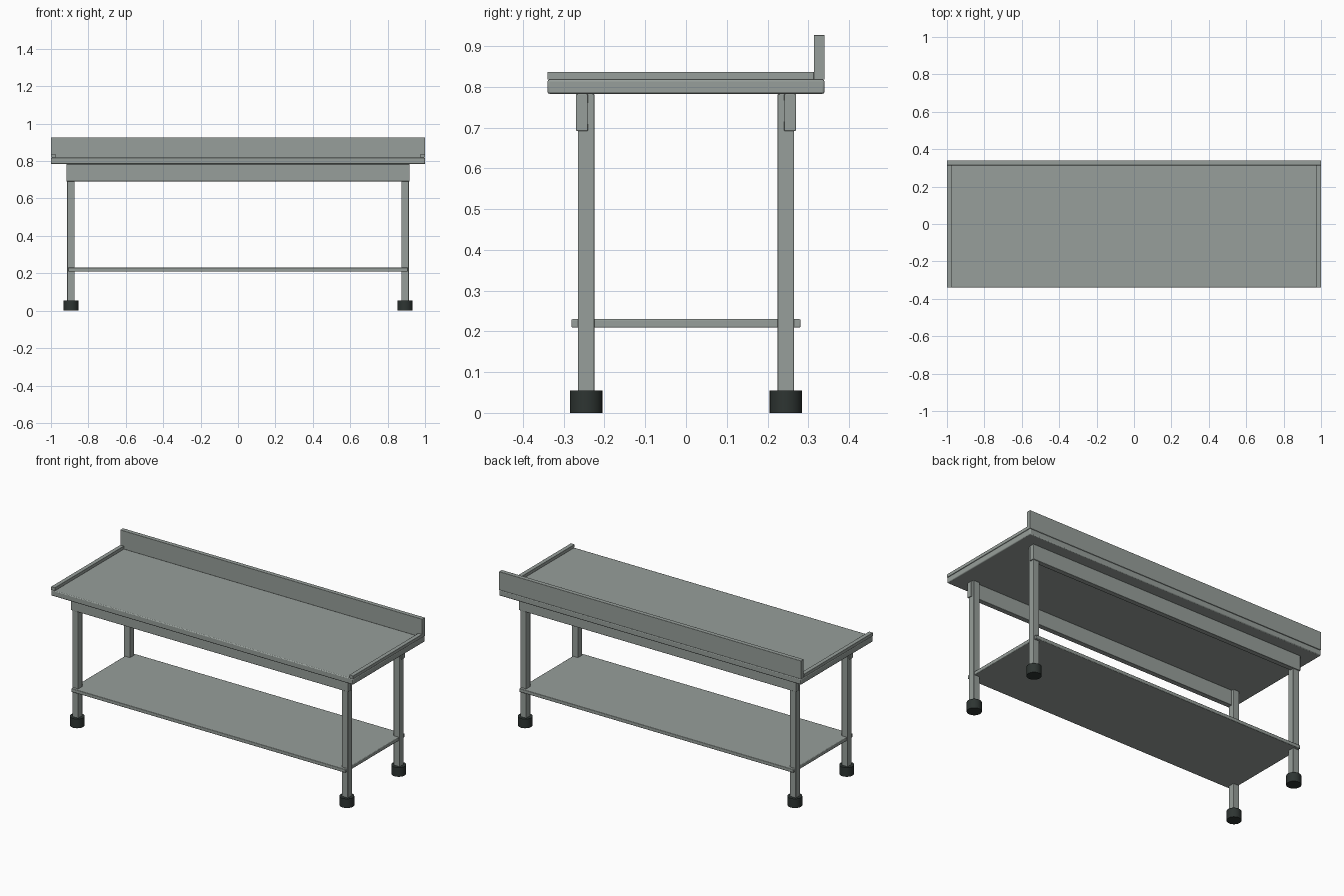
import bpy, bmesh, math

if "Cube" in bpy.data.objects:
    bpy.data.objects.remove(bpy.data.objects["Cube"])


def material(name, rgb):
    m = bpy.data.materials.new(name)
    m.diffuse_color = (*rgb, 1.0)
    m.use_nodes = True
    m.node_tree.nodes["Principled BSDF"].inputs["Base Color"].default_value = m.diffuse_color
    return m


steel = material("brushed steel", (0.31, 0.345, 0.325))
rubber = material("dark rubber", (0.027, 0.035, 0.032))


def finish(name, bm, mat, bevel=0.0):
    me = bpy.data.meshes.new(name)
    bm.to_mesh(me)
    bm.free()
    me.materials.append(mat)
    ob = bpy.data.objects.new(name, me)
    bpy.context.collection.objects.link(ob)
    if bevel:
        mod = ob.modifiers.new("edge softening", 'BEVEL')
        mod.width = bevel
        mod.segments = 2
    bpy.context.view_layer.objects.active = ob
    bpy.ops.object.select_all(action='DESELECT')
    ob.select_set(True)
    bpy.ops.object.shade_smooth_by_angle(angle=math.radians(30))
    return ob


def box(name, x, y, z, bevel=0.002):
    """Box from (min, max) ranges."""
    bm = bmesh.new()
    bmesh.ops.create_cube(bm, size=1)
    for v in bm.verts:
        for i, (lo, hi) in enumerate((x, y, z)):
            v.co[i] = lo if v.co[i] < 0 else hi
    return finish(name, bm, steel, bevel)


def foot(name, x, y, r=0.04, h=0.055):
    bm = bmesh.new()
    bmesh.ops.create_cone(bm, cap_ends=True, segments=24, radius1=r, radius2=r, depth=h)
    bmesh.ops.translate(bm, vec=(x, y, h / 2), verts=bm.verts)
    return finish(name, bm, rubber)


# Worktop with raised back and side rims
box("worktop", (-1, 1), (-0.34, 0.34), (0.783, 0.818), 0.005)
box("backsplash", (-1, 1), (0.314, 0.34), (0.818, 0.927), 0.001)

# Lower shelf
box("lower_shelf", (-0.908, 0.908), (-0.281, 0.281), (0.209, 0.23), 0.003)

# Long aprons under the worktop
for label, s in (("front", -1), ("back", 1)):
    box(label + "_apron", (-0.918, 0.918), sorted((s * 0.24, s * 0.27)), (0.692, 0.783))

for side, sx in (("left", -1), ("right", 1)):
    box(side + "_rim", sorted((sx * 0.975, sx)), (-0.34, 0.314), (0.818, 0.837), 0.001)
    # Legs and feet
    for end, sy in (("front", -1), ("back", 1)):
        cx, cy = sx * 0.893, sy * 0.245
        box(f"{end}_{side}_leg", (cx - 0.02, cx + 0.02), (cy - 0.02, cy + 0.02), (0.05, 0.783))
        foot(f"{end}_{side}_foot", cx, cy)
